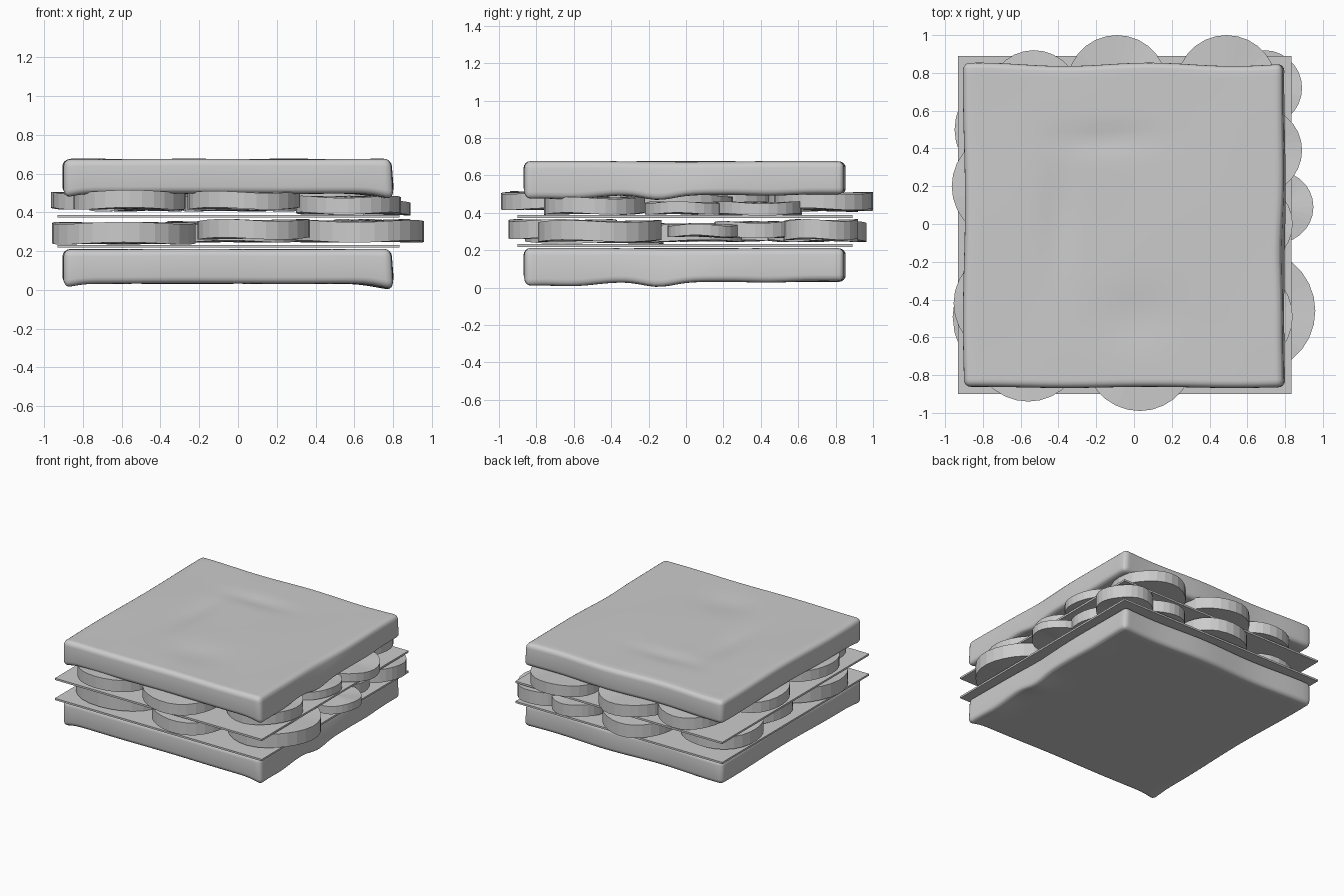
import bpy, bmesh, math
from math import sin, cos, exp
from mathutils import Vector

cube = bpy.data.objects.get("Cube")
if cube:
    bpy.data.objects.remove(cube, do_unlink=True)

grey = bpy.data.materials.new("light grey")
grey.use_nodes = True
colour = (0.6, 0.6, 0.6, 1)
grey.diffuse_color = colour
grey.node_tree.nodes["Principled BSDF"].inputs["Base Color"].default_value = colour


def finish(bm, name, angle):
    """Turn a bmesh into a shaded, coloured object."""
    bmesh.ops.recalc_face_normals(bm, faces=bm.faces[:])
    mesh = bpy.data.meshes.new(name)
    bm.to_mesh(mesh)
    bm.free()
    mesh.materials.append(grey)
    obj = bpy.data.objects.new(name, mesh)
    bpy.context.collection.objects.link(obj)
    if angle:
        bpy.ops.object.select_all(action='DESELECT')
        obj.select_set(True)
        bpy.context.view_layer.objects.active = obj
        bpy.ops.object.shade_smooth_by_angle(angle=math.radians(angle))


def box(size, centre):
    bm = bmesh.new()
    bmesh.ops.create_cube(bm, size=1)
    bmesh.ops.scale(bm, vec=size, verts=bm.verts[:])
    bmesh.ops.translate(bm, vec=centre, verts=bm.verts[:])
    return bm


def bump(a, centre, width):
    return exp(-((a - centre) / width) ** 2)


def bread(name, base):
    """Soft square slice with uneven sides and a drooping edge."""
    bm = box((1.69, 1.71, 0.178), (-0.055, -0.01, 0.121))
    bmesh.ops.bevel(bm, geom=bm.edges[:], offset=0.035, segments=4,
                    profile=0.5, affect='EDGES')
    for axis in range(2):
        for i in range(-20, 21):
            co, no = Vector(), Vector()
            co[axis] = i * 0.041
            no[axis] = 1
            bmesh.ops.bisect_plane(bm, geom=bm.verts[:] + bm.edges[:] + bm.faces[:],
                                   plane_co=co, plane_no=no)
    for v in bm.verts:
        x, y, z = v.co
        low = 1 - min(max((z - 0.032) / 0.178, 0), 1)
        right = bump(x, 0.8, 0.13)
        # gentle waves along the sides, strongest at the back
        v.co.x += 0.005 * sin(5 * y + 1) * (x / 0.85) ** 2
        wave = 0.009 if y > 0 else 0.003
        v.co.y += wave * sin(7 * x + 1) * (y / 0.85) ** 2
        # right side leans out towards its base
        v.co.x += right * low * 0.012
        v.co.x -= 0.015 * right * bump(y, -0.1, 0.25) * (1 - low)
        # right edge and front corners sag below
        sag = 0.03 * (bump(y, -0.15, 0.12) + bump(y, -0.62, 0.2)) + 0.008 * bump(y, 0.45, 0.15)
        v.co.z -= low * right * sag
        v.co.z -= low * 0.02 * bump(abs(x + 0.055), 0.85, 0.08) * bump(y, -0.87, 0.12)
        # shallow dents in the top
        v.co.z -= (1 - low) * 0.012 * (bump(x, -0.15, 0.25) * bump(y, 0.45, 0.07)
                                       + bump(x, -0.4, 0.08) * bump(y, 0.05, 0.3)
                                       + bump(x, 0, 0.2) * bump(y, -0.5, 0.15))
        v.co.z += base + 0.002 * sin(6 * x) * cos(5 * y)
    finish(bm, name, 60)


def round_slice(name, x, y, r, z0, z1, phase):
    """Thin round slice with a slightly wavy rim."""
    bm = bmesh.new()
    bmesh.ops.create_cone(bm, cap_ends=True, cap_tris=True, segments=28,
                          radius1=r, radius2=r, depth=z1 - z0)
    for v in bm.verts:
        a = math.atan2(v.co.y, v.co.x)
        d = v.co.xy.length / r
        v.co.z += (z0 + z1) / 2 + d * 0.006 * sin(3 * a + phase)
        v.co.x += x
        v.co.y += y
    finish(bm, name, 0)


bread("bottom_bread", 0)
bread("top_bread", 0.465)

# flat square sheets
for name, z in (("lower_cheese", 0.225), ("upper_cheese", 0.38)):
    finish(box((1.765, 1.79, 0.014), (-0.05, -0.005, z)), name, 0)

# round slices as (x, y, radius, bottom, top)
lower = [(-0.59, -0.49, 0.37, 0.24, 0.345), (0.08, -0.66, 0.29, 0.265, 0.36),
         (0.63, -0.46, 0.33, 0.25, 0.355), (-0.62, 0.05, 0.27, 0.25, 0.34),
         (0, 0, 0.3, 0.25, 0.34), (0.76, 0.09, 0.19, 0.275, 0.335),
         (-0.66, 0.5, 0.29, 0.25, 0.345), (-0.1, 0.7, 0.265, 0.25, 0.35),
         (0.4, 0.72, 0.2, 0.25, 0.34), (0.69, 0.72, 0.2, 0.26, 0.36),
         (0.6, 0.37, 0.22, 0.27, 0.35)]
upper = [(-0.56, -0.65, 0.29, 0.42, 0.51), (0.03, -0.7, 0.29, 0.42, 0.505),
         (0.57, -0.49, 0.27, 0.395, 0.48), (-0.67, -0.42, 0.285, 0.42, 0.5),
         (0.02, -0.05, 0.3, 0.41, 0.49), (0.62, 0, 0.22, 0.395, 0.455),
         (-0.68, 0.2, 0.285, 0.42, 0.5), (-0.53, 0.68, 0.24, 0.41, 0.5),
         (-0.09, 0.735, 0.265, 0.415, 0.505), (0.49, 0.735, 0.265, 0.42, 0.505),
         (0.66, 0.39, 0.23, 0.39, 0.455)]
for layer, slices in (("lower", lower), ("upper", upper)):
    for i, s in enumerate(slices):
        round_slice("%s_slice_%d" % (layer, i), *s, i * 1.7)
